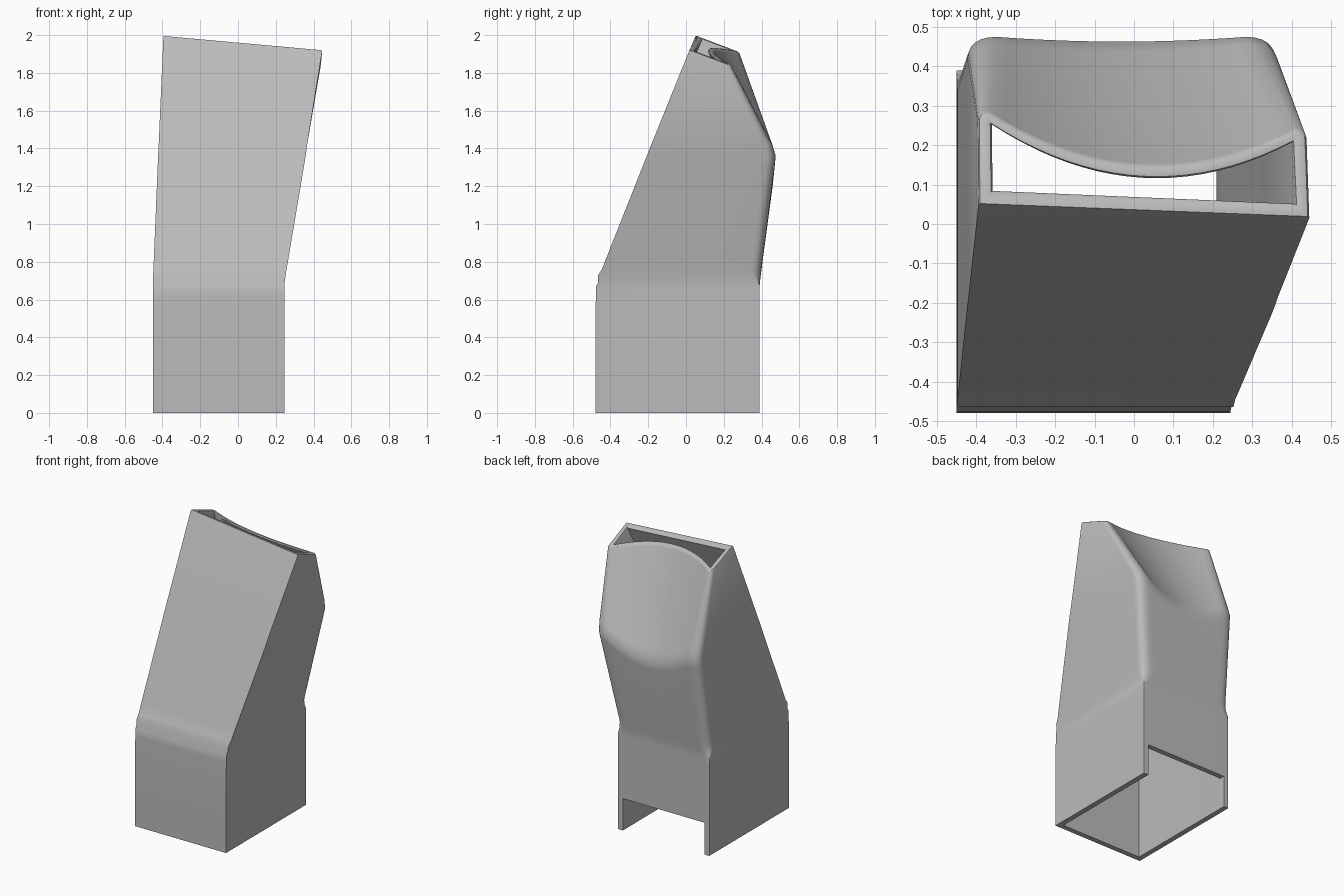
import bpy, bmesh
from mathutils import Vector

cube = bpy.data.objects.get("Cube")
if cube:
    bpy.data.objects.remove(cube)

WALL = 0.036     # wall thickness
FILLET = 6       # segments in each back corner
BACK = 20        # segments across the back


def front_y(z):
    """Front profile: upright, a soft bend, then a straight lean backwards."""
    bend = [(0.55, -0.48), (0.62, -0.476), (0.69, -0.465), (0.76, -0.445)]
    if z >= 0.8:
        return -0.43 + 0.397 * (z - 0.8)
    return next((y for h, y in reversed(bend) if z >= h - 0.001), -0.48)


def rim_z(x, y):
    """Tilted plane of the top opening."""
    return 2.0 - 0.105 * (x + 0.395) - 0.38 * (y - 0.048)


def section(corners, r, w, sag, inset, height):
    """One closed cross-section with rounded back corners and a hollow back."""
    signs = [(1, 1), (-1, 1), (-1, -1), (1, -1)]
    fl, fr, br, bl = [Vector((x + sx * inset, y + sy * inset))
                      for (x, y), (sx, sy) in zip(corners, signs)]
    r, w = max(r - inset, 0.001), max(w - inset, 0.001)

    def fillet(side, corner, other):
        a = corner + (side - corner).normalized() * r
        b = corner + (other - corner).normalized() * w
        ts = [i / FILLET for i in range(FILLET + 1)]
        return [a * (1 - t) ** 2 + corner * 2 * t * (1 - t) + b * t * t for t in ts]

    right, left = fillet(fr, br, bl), fillet(fl, bl, br)[::-1]
    pts = [(p, 0) for p in [fl, fr] + right]
    for i in range(1, BACK):
        t = i / BACK
        s = 4 * t * (1 - t)
        p = right[-1].lerp(left[0], t)
        pts.append((p - Vector((0, sag * s)), s))
    pts += [(p, 0) for p in left]
    return [(p.x, p.y, height(p.x, p.y, s)) for p, s in pts]


def body_section(z, xl, xr, yb, r, w, sag, dip, inset):
    yf = front_y(z)
    corners = [(xl, yf), (xr, yf), (xr, yb), (xl, yb)]
    return section(corners, r, w, sag, inset, lambda x, y, s: z - dip * s)


def top_section(inset, drop):
    corners = [(-0.395, 0.048), (0.445, 0.015), (0.437, 0.243), (-0.397, 0.288)]
    return section(corners, 0.03, 0.03, 0.112, inset,
                   lambda x, y, s: rim_z(x, y) - drop)


# height, left x, right x, back y, corner depth, corner width, back sag, back dip
levels = [(z, -0.45, 0.245, 0.39, 0, WALL, 0, 0) for z in (0, 0.22, 0.55, 0.62, 0.67)]
levels += [
    (0.69, -0.45, 0.247, 0.391, 0.02, 0.045, 0, 0),
    (0.73, -0.449, 0.252, 0.396, 0.055, 0.065, 0, 0),
    (0.76, -0.448, 0.257, 0.4, 0.06, 0.07, 0, 0),
    (0.83, -0.445, 0.269, 0.409, 0.06, 0.07, 0, 0),
    (1.31, -0.425, 0.35, 0.47, 0.06, 0.075, 0.01, 0.1),
    (1.36, -0.423, 0.358, 0.475, 0.06, 0.075, 0.012, 0.1),
    (1.42, -0.42, 0.366, 0.457, 0.055, 0.07, 0.02, 0.1),
]

# Outer wall upwards, softened lip, inner wall downwards
sections = [body_section(*lv, 0) for lv in levels]
sections += [top_section(0, 0.012), top_section(0.004, 0.003), top_section(0.012, 0),
             top_section(0.024, 0), top_section(0.032, 0.003), top_section(WALL, 0.012)]
sections += [body_section(*lv, WALL) for lv in reversed(levels)]

bm = bmesh.new()
rings = [[bm.verts.new(p) for p in s] for s in sections]
n, last = len(rings[0]), len(rings) - 1
cut_start = 2 + FILLET
cut_end = cut_start + BACK
for k in range(len(rings)):
    a, b = rings[k], rings[(k + 1) % len(rings)]
    for i in range(n):
        # Leave the open notch at the foot of the back wall
        if k in (0, last - 1, last) and cut_start <= i < cut_end:
            continue
        j = (i + 1) % n
        bm.faces.new((a[i], a[j], b[j], b[i]))

# Close the notch edges between outer and inner wall
for i in range(cut_start, cut_end):
    bm.faces.new((rings[1][i], rings[1][i + 1], rings[last - 1][i + 1], rings[last - 1][i]))
for i in (cut_start, cut_end):
    bm.faces.new((rings[0][i], rings[1][i], rings[last - 1][i], rings[last][i]))
bmesh.ops.recalc_face_normals(bm, faces=bm.faces)

mesh = bpy.data.meshes.new("duct_body")
bm.to_mesh(mesh)
bm.free()
duct = bpy.data.objects.new("duct_body", mesh)
bpy.context.collection.objects.link(duct)

# Plain grey plastic
grey = bpy.data.materials.new("light_grey")
grey.use_nodes = True
colour = (0.5, 0.5, 0.5, 1)
grey.diffuse_color = colour
grey.node_tree.nodes["Principled BSDF"].inputs["Base Color"].default_value = colour
mesh.materials.append(grey)

bpy.ops.object.select_all(action="DESELECT")
duct.select_set(True)
bpy.context.view_layer.objects.active = duct
bpy.ops.object.shade_smooth_by_angle(angle=0.6)
